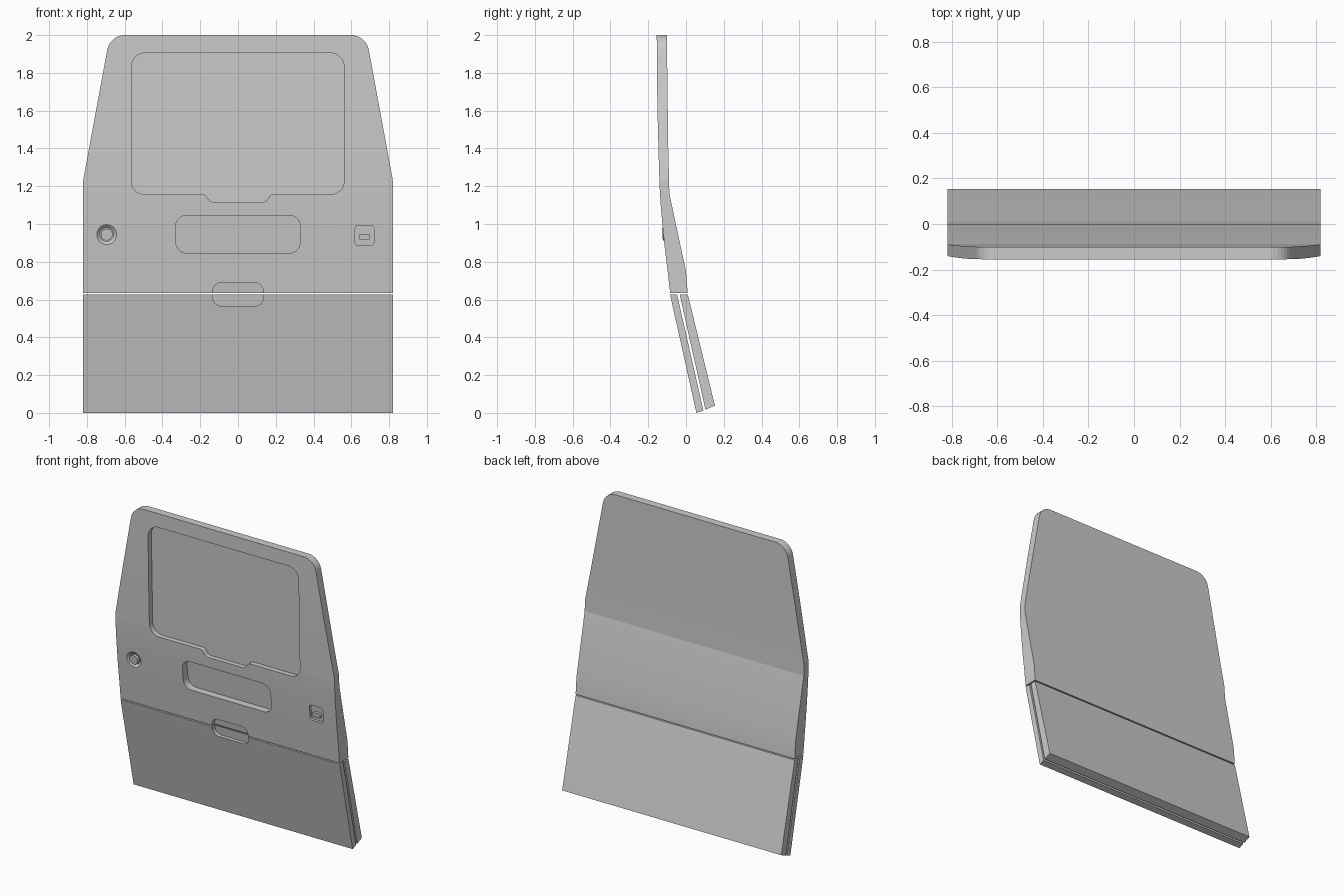
import bpy, bmesh, math
from mathutils import Vector

if "Cube" in bpy.data.objects:
    bpy.data.objects.remove(bpy.data.objects["Cube"])

# side profile of the outer skin as (y, z), bottom to top
FRONT = [(-0.084, 0.634), (-0.097, 0.75), (-0.112, 0.87), (-0.125, 1.0), (-0.134, 1.1),
         (-0.14, 1.2), (-0.146, 1.4), (-0.151, 1.6), (-0.154, 1.8), (-0.155, 2.0)]
BACK = [(-0.101, 2.0), (-0.099, 1.8), (-0.094, 1.4), (-0.088, 1.16), (0.0, 0.75), (0.009, 0.634)]
LOWER = [(0.055, 0.0), (-0.072, 0.57), (-0.084, 0.626)]


def skin_y(z):
    pts = LOWER + FRONT
    for (ya, za), (yb, zb) in zip(pts, pts[1:]):
        if z <= zb:
            return ya + (yb - ya) * (z - za) / (zb - za)
    return pts[-1][0]


def mesh_object(name, loop_a, loop_b):
    """Solid between two matching closed loops."""
    bm = bmesh.new()
    a = [bm.verts.new(p) for p in loop_a]
    b = [bm.verts.new(p) for p in loop_b]
    n = len(a)
    bm.faces.new(a)
    bm.faces.new(b[::-1])
    for i in range(n):
        bm.faces.new((a[i], b[i], b[(i + 1) % n], a[(i + 1) % n]))
    bmesh.ops.recalc_face_normals(bm, faces=bm.faces)
    me = bpy.data.meshes.new(name)
    bm.to_mesh(me)
    bm.free()
    ob = bpy.data.objects.new(name, me)
    bpy.context.collection.objects.link(ob)
    return ob


def side_extrude(name, profile, w):
    return mesh_object(name, [(-w, y, z) for y, z in profile], [(w, y, z) for y, z in profile])


def rounded(corners, seg=8):
    """Fillet every (x, z, radius) corner of a closed outline."""
    out = []
    n = len(corners)
    for i, (x, z, r) in enumerate(corners):
        p = Vector((x, z))
        d1 = (Vector(corners[i - 1][:2]) - p).normalized()
        d2 = (Vector(corners[(i + 1) % n][:2]) - p).normalized()
        if r == 0:
            out.append((x, z))
            continue
        half = d1.angle(d2) / 2
        centre = p + (d1 + d2).normalized() * (r / math.sin(half))
        s = p + d1 * (r / math.tan(half)) - centre
        e = p + d2 * (r / math.tan(half)) - centre
        sweep = s.angle_signed(e)
        for k in range(seg + 1):
            t = -sweep * k / seg
            out.append((centre.x + s.x * math.cos(t) - s.y * math.sin(t),
                        centre.y + s.x * math.sin(t) + s.y * math.cos(t)))
    return out


def box(cx, cz, w, h, r):
    return rounded([(cx - w / 2, cz - h / 2, r), (cx + w / 2, cz - h / 2, r),
                    (cx + w / 2, cz + h / 2, r), (cx - w / 2, cz + h / 2, r)])


def disc(cx, cz, r, n=32):
    return [(cx + r * math.cos(i * math.tau / n), cz + r * math.sin(i * math.tau / n)) for i in range(n)]


def skin_prism(name, pts, front, back, taper=1.0):
    """Prism whose end caps run parallel to the outer skin, at given offsets."""
    xs, zs = [p[0] for p in pts], [p[1] for p in pts]
    z0, z1 = min(zs), max(zs)
    cx, cz = (min(xs) + max(xs)) / 2, (z0 + z1) / 2
    ya, yb = skin_y(z0), skin_y(z1)

    def plane(z):
        return ya + (yb - ya) * (z - z0) / (z1 - z0)
    a = [(x, plane(z) + front, z) for x, z in pts]
    inner = [(cx + (x - cx) * taper, cz + (z - cz) * taper) for x, z in pts]
    return mesh_object(name, a, [(x, plane(z) + back, z) for x, z in inner])


def boolean(ob, cutter, op='DIFFERENCE', keep=False):
    m = ob.modifiers.new("cut", 'BOOLEAN')
    m.operation, m.solver, m.object = op, 'EXACT', cutter
    bpy.context.view_layer.objects.active = ob
    bpy.ops.object.modifier_apply(modifier=m.name)
    if not keep:
        bpy.data.objects.remove(cutter)


# upper door: side profile trimmed by the tapered front outline
upper = side_extrude("upper_door", FRONT + BACK, 0.9)
outline = rounded([(-0.82, 0.5, 0), (0.82, 0.5, 0), (0.82, 1.23, 0.15), (0.678, 2.0, 0.095),
                   (-0.678, 2.0, 0.095), (-0.82, 1.23, 0.15)])
# lift the flat top slightly so the trim does not share a plane with it
outline = [(x, z + (0.01 if z > 1.9999 else 0)) for x, z in outline]
boolean(upper, mesh_object("trim", [(x, -0.5, z) for x, z in outline],
                           [(x, 0.5, z) for x, z in outline]), 'INTERSECT')

# lower tailgate: outer and inner skins with a narrow slot between
outer = side_extrude("tailgate_outer", LOWER + [(-0.047, 0.626), (0.092, 0.013)], 0.82)
side_extrude("tailgate_inner", [(0.103, 0.017), (-0.033, 0.626), (0.009, 0.626),
                                (0.02, 0.585), (0.153, 0.038)], 0.82)

# window recess with a tab in its lower edge
window = rounded([(-0.565, 1.157, 0.07), (-0.175, 1.157, 0.025), (-0.145, 1.116, 0.025),
                  (0.145, 1.116, 0.025), (0.175, 1.157, 0.025), (0.562, 1.157, 0.07),
                  (0.562, 1.906, 0.075), (-0.565, 1.906, 0.075)])
boolean(upper, skin_prism("window_cut", window, -0.1, 0.033))

# plate recess
boolean(upper, skin_prism("plate_cut", box(0, 0.946, 0.66, 0.2, 0.06), -0.1, 0.05))

# handle recess crossing the seam
handle = skin_prism("handle_cut", box(0, 0.628, 0.27, 0.124, 0.048), -0.1, 0.025)
boolean(upper, handle, keep=True)
boolean(outer, handle)

# lock dish and cylinder
boolean(upper, skin_prism("dish_cut", disc(-0.695, 0.944, 0.056), -0.003, 0.014, 0.65))
lock = skin_prism("lock_cylinder", disc(-0.695, 0.944, 0.031), -0.006, 0.03, 1.0)

# latch recess and tab
boolean(upper, skin_prism("latch_cut", box(0.67, 0.94, 0.1, 0.106, 0.018), -0.05, 0.018))
tab = skin_prism("latch_tab", box(0.67, 0.932, 0.056, 0.03, 0.006), -0.002, 0.03)

# smooth the curved skins, keep edges sharp
for ob in list(bpy.data.objects):
    bpy.ops.object.select_all(action='DESELECT')
    ob.select_set(True)
    bpy.context.view_layer.objects.active = ob
    bpy.ops.object.shade_smooth_by_angle(angle=math.radians(25 if ob is lock else 8 if ob in (upper,) else 20))
